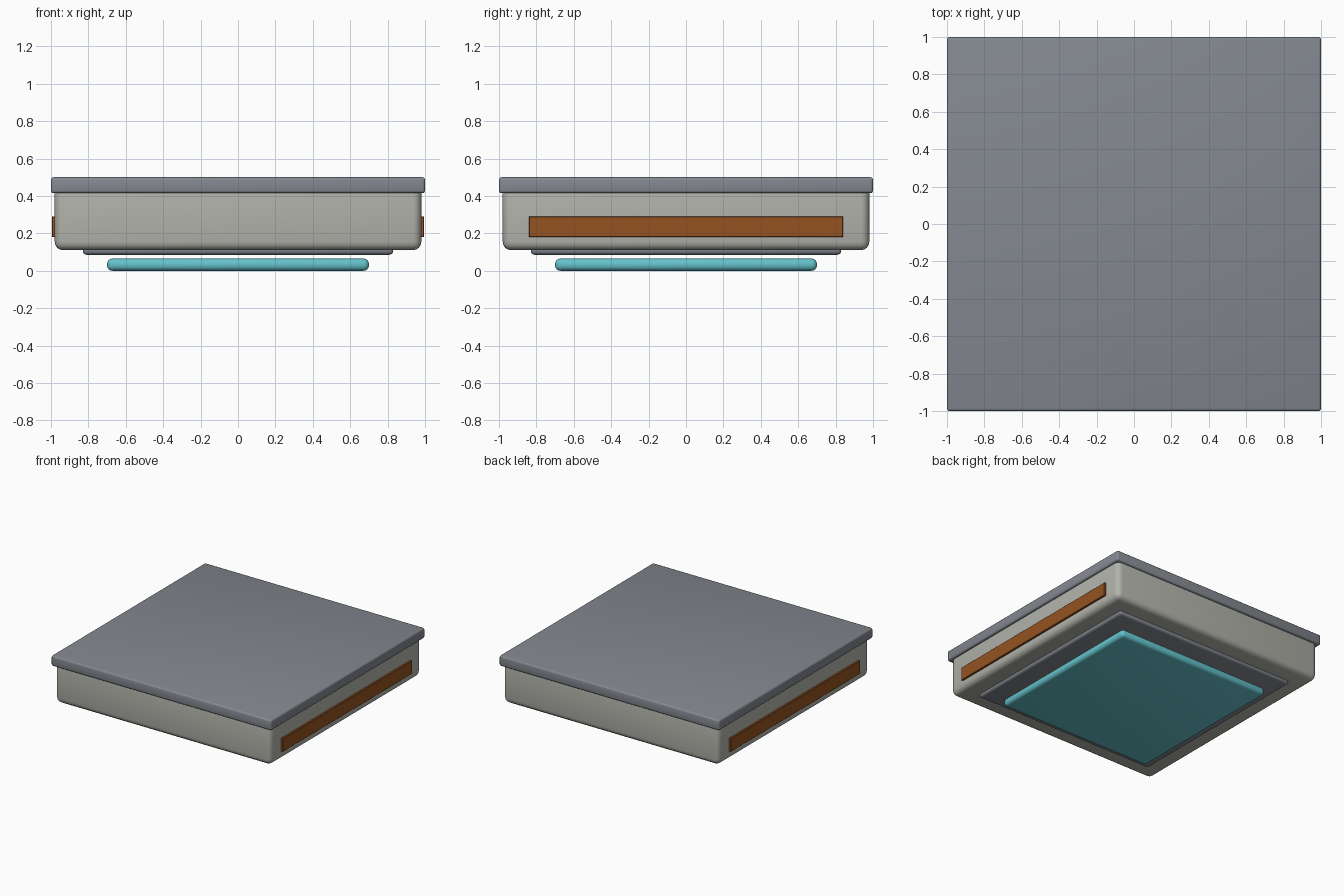
import bpy

cube = bpy.data.objects.get("Cube")
if cube:
    bpy.data.objects.remove(cube, do_unlink=True)


def material(name, rgb):
    m = bpy.data.materials.new(name)
    m.use_nodes = True
    m.diffuse_color = (*rgb, 1)
    m.node_tree.nodes["Principled BSDF"].inputs["Base Color"].default_value = (*rgb, 1)
    return m


slate = material("slate grey", (0.23, 0.25, 0.28))
stone = material("warm light grey", (0.45, 0.45, 0.41))
rust = material("rust orange", (0.30, 0.085, 0.015))
cyan = material("cyan", (0.13, 0.54, 0.60))


def rounded_box(name, half_x, half_y, bottom, top, radius, mat, x=0, segments=4):
    """Box spanning the given extents with rounded edges."""
    bpy.ops.mesh.primitive_cube_add(size=2, location=(x, 0, (bottom + top) / 2))
    box = bpy.context.object
    box.name = name
    box.scale = (half_x, half_y, (top - bottom) / 2)
    bpy.ops.object.transform_apply(location=False, rotation=False, scale=True)
    bevel = box.modifiers.new("rounded edges", "BEVEL")
    bevel.width = radius
    bevel.segments = segments
    bpy.ops.object.modifier_apply(modifier=bevel.name)
    bpy.ops.object.shade_smooth_by_angle()
    box.data.materials.append(mat)
    return box


# Main housing and its overhanging lid
rounded_box("housing", 0.98, 0.98, 0.11, 0.47, 0.045, stone)
rounded_box("lid", 1.0, 1.0, 0.415, 0.5, 0.014, slate, segments=3)

# Mounting plate and glowing pad hovering under the housing
rounded_box("base_plate", 0.83, 0.83, 0.085, 0.135, 0.022, slate)
rounded_box("underside_pad", 0.7, 0.7, 0.0, 0.065, 0.028, cyan)

# Side trim strips
for side, sign in (("left", 1), ("right", -1)):
    rounded_box(side + "_trim_strip", 0.02, 0.84, 0.18, 0.29, 0.003, rust,
                x=sign * 0.975, segments=1)
